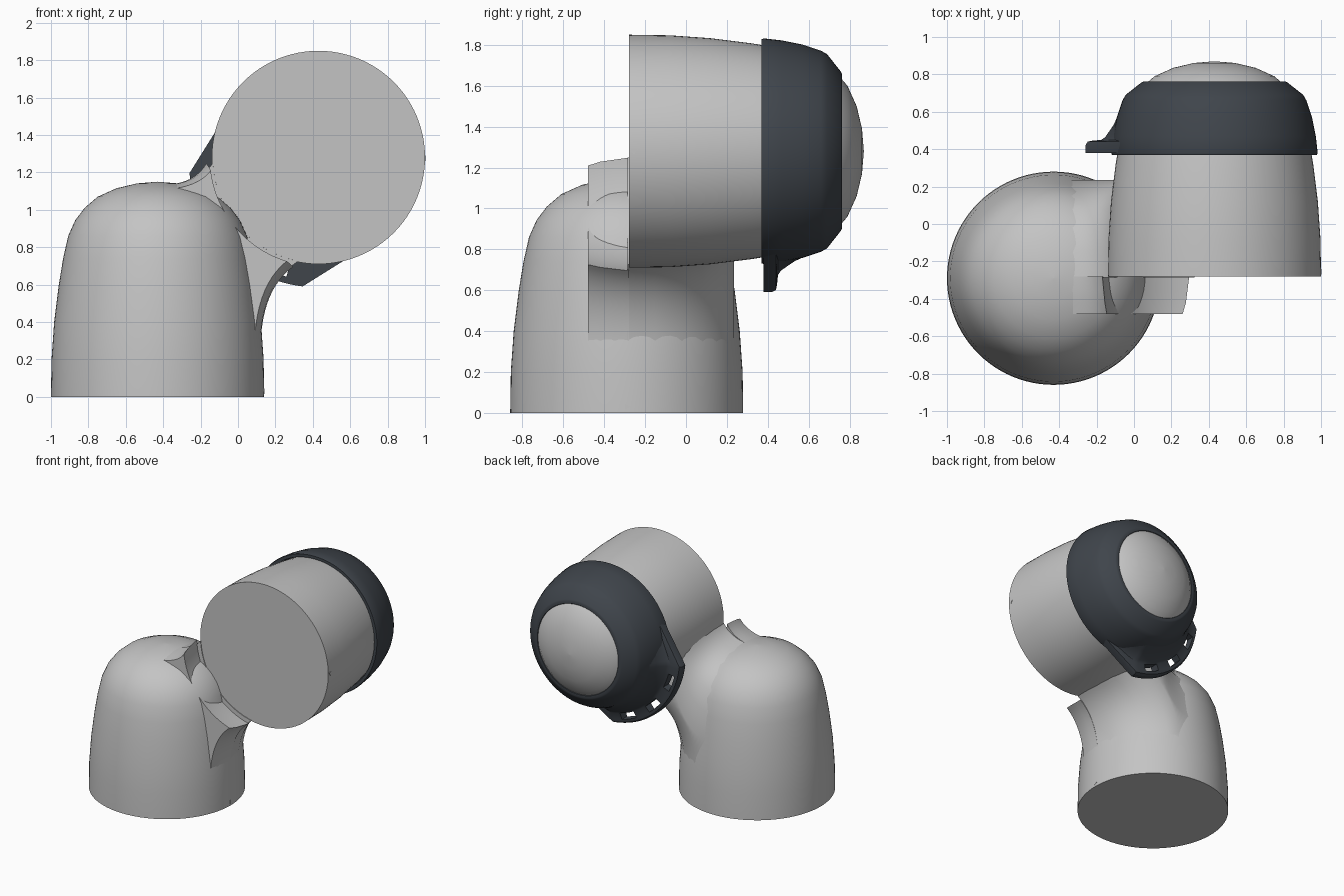
import bpy, bmesh, math
from mathutils import Vector, Matrix

if "Cube" in bpy.data.objects:
    bpy.data.objects.remove(bpy.data.objects["Cube"], do_unlink=True)


def make_material(name, color):
    m = bpy.data.materials.new(name)
    m.use_nodes = True
    m.diffuse_color = (*color, 1)
    m.node_tree.nodes["Principled BSDF"].inputs["Base Color"].default_value = (*color, 1)
    return m


GREY = make_material("light grey", (0.55, 0.55, 0.55))
DARK = make_material("dark slate", (0.05, 0.059, 0.071))

BASE = Vector((-0.43, -0.29, 0))      # foot of the vertical axis
ARM = Vector((0.43, -0.28, 1.28))     # front of the horizontal axis
TURN = Matrix.Rotation(-math.pi / 2, 4, 'X')   # z axis to y axis

# Domed body outline (radius, height), shared by both bodies
DOME = [(0.57, 0), (0.567, 0.2), (0.553, 0.4), (0.528, 0.6), (0.505, 0.74),
        (0.478, 0.86), (0.44, 0.945), (0.39, 1.01), (0.32, 1.07), (0.22, 1.115),
        (0.11, 1.141), (0, 1.15)]


def finish(bm, name, mat, angle=35):
    bmesh.ops.remove_doubles(bm, verts=bm.verts, dist=1e-5)
    bmesh.ops.recalc_face_normals(bm, faces=bm.faces)
    me = bpy.data.meshes.new(name)
    bm.to_mesh(me)
    bm.free()
    me.materials.append(mat)
    ob = bpy.data.objects.new(name, me)
    bpy.context.collection.objects.link(ob)
    bpy.ops.object.select_all(action='DESELECT')
    ob.select_set(True)
    bpy.context.view_layer.objects.active = ob
    bpy.ops.object.shade_smooth_by_angle(angle=math.radians(angle))
    return ob


def loft(bm, loops, cap=False, closed=False):
    rows = [[bm.verts.new(p) for p in loop] for loop in loops]
    pairs = list(zip(rows, rows[1:])) + ([(rows[-1], rows[0])] if closed else [])
    for a, b in pairs:
        for i in range(len(a)):
            j = (i + 1) % len(a)
            bm.faces.new((a[i], a[j], b[j], b[i]))
    if cap:
        bm.faces.new(rows[0])
        bm.faces.new(rows[-1])


def lathe(name, profile, mat, matrix, closed=False, n=96):
    bm = bmesh.new()
    turns = [math.tau * i / n for i in range(n)]
    loops = [[(max(r, 1e-4) * math.cos(t), max(r, 1e-4) * math.sin(t), z) for t in turns]
             for r, z in profile]
    loft(bm, loops, cap=not closed, closed=closed)
    bm.transform(matrix)
    return finish(bm, name, mat)


def lookup(v, table):
    for (a, p), (b, q) in zip(table, table[1:]):
        if a <= v <= b:
            return p + (q - p) * (v - a) / (b - a)
    return table[-1][1]


def radius_at(h):
    return lookup(h, [(z, r) for r, z in DOME])


def height_at(r):
    return lookup(r, DOME[::-1])


# Two matching domed bodies
lathe("base_body", DOME, GREY, Matrix.Translation(BASE))
lathe("arm_body", DOME, GREY, Matrix.Translation(ARM) @ TURN)


def bezier(a, b, c, n=14):
    return [a.lerp(b, i / n).lerp(b.lerp(c, i / n), i / n) for i in range(n + 1)]


def neck_section(y, r, low, high):
    """Web between base and arm at depth y, ending on the arm circle."""
    def on_arm(deg):
        t = math.radians(deg)
        return Vector((ARM.x + r * math.cos(t), y, ARM.z + r * math.sin(t)))

    dy = y - BASE.y
    foot_z, root_x = 0.33, -0.34
    foot = Vector((BASE.x + math.sqrt(max(radius_at(foot_z) ** 2 - dy * dy, 0)) - 0.004,
                   y, foot_z))
    root = Vector((root_x, y, height_at(math.hypot(root_x - BASE.x, dy)) - 0.004))
    lower, upper = on_arm(low), on_arm(high)
    lower_bend = Vector((foot.x + 0.02, y, foot.z + 0.7 * (lower.z - foot.z)))
    upper_bend = Vector((root.x + 0.7 * (upper.x - root.x), y, root.z + 0.02))
    arc = [on_arm(low + (high - low) * i / 20) for i in range(1, 20)]
    return bezier(foot, lower_bend, lower) + arc + bezier(upper, upper_bend, root)


def neck(name, stations):
    bm = bmesh.new()
    loft(bm, [neck_section(*s) for s in stations], cap=True)
    return finish(bm, name, GREY, 40)


# Blended neck behind the arm face, and the open cradle in front of it
neck("neck", [(-0.285, 0.565, 259, 183), (-0.15, 0.56, 259, 183), (-0.02, 0.555, 257, 184),
              (0.08, 0.55, 254, 187), (0.15, 0.545, 249, 192), (0.2, 0.54, 242, 199),
              (0.235, 0.53, 232, 210)])
neck("cradle", [(-0.48, 0.58, 253, 187), (-0.42, 0.588, 255, 185),
                (-0.35, 0.594, 256, 184), (-0.28, 0.6, 257, 183)])

# Dark collar around the rear of the arm
COLLAR = [(0.525, 0.37), (0.548, 0.37), (0.552, 0.38), (0.542, 0.47), (0.522, 0.57),
          (0.492, 0.66), (0.475, 0.69), (0.39, 0.757), (0.38, 0.762), (0.36, 0.762),
          (0.35, 0.75), (0.35, 0.7), (0.46, 0.6)]
lathe("collar", COLLAR, DARK, Matrix.Translation((ARM.x, 0, ARM.z)) @ TURN, closed=True)


# Slotted flange on the inner side of the collar
def flange():
    bm = bmesh.new()
    inner, outer, corner, reach = 0.5, 0.695, 38, 76
    tip = Vector((outer * math.cos(math.radians(corner)), outer * math.sin(math.radians(corner))))
    end = Vector((0.54 * math.cos(math.radians(reach)), 0.54 * math.sin(math.radians(reach))))
    normal = Vector((end.y - tip.y, tip.x - end.x)).normalized()

    def edge(a):
        if abs(a) <= corner:
            return outer
        t = math.radians(abs(a))
        return tip.dot(normal) / Vector((math.cos(t), math.sin(t))).dot(normal)

    steps = [0, 0.22, 0.45, 0.56, 0.82, 0.94, 1]      # inner to outer edge
    tops = [0.62, 0.53, 0.465, 0.45, 0.445, 0.44, 0.42]
    angles = range(-reach, reach + 1, 2)
    top_of, rows = {}, []
    for a in angles:
        t = math.radians(225 + a)
        row = []
        for k, top in zip(steps, tops):
            r = inner + (edge(a) - inner) * k
            v = bm.verts.new((ARM.x + r * math.cos(t), 0.38, ARM.z + r * math.sin(t)))
            row.append(v)
            top_of[(round(v.co.x, 5), round(v.co.z, 5))] = top
        rows.append(row)
    for i, a in enumerate(list(angles)[:-1]):
        slot = any(abs(a + 1 - c) < 7 for c in (-24, 0, 24))
        for k in range(len(steps) - 1):
            if not (slot and k == 3):
                bm.faces.new((rows[i][k], rows[i + 1][k], rows[i + 1][k + 1], rows[i][k + 1]))
    new = bmesh.ops.extrude_face_region(bm, geom=bm.faces[:], use_keep_orig=True)["geom"]
    for v in new:
        if isinstance(v, bmesh.types.BMVert):
            v.co.y = top_of[(round(v.co.x, 5), round(v.co.z, 5))]
    finish(bm, "collar_flange", DARK, 30)


flange()


# Small triangular alignment marks on the outer sides
def mark(name, location, turn):
    bm = bmesh.new()
    bmesh.ops.create_cone(bm, segments=3, cap_ends=True, radius1=0.018, radius2=0.018,
                          depth=0.008)
    bm.transform(Matrix.Translation(location) @ Matrix.Rotation(turn, 4, 'X')
                 @ Matrix.Rotation(math.pi / 2, 4, 'Y'))
    finish(bm, name, GREY)


mark("base_mark", (0.138, BASE.y, 0.03), 0)
mark("arm_mark", (0.998, -0.255, ARM.z), -math.pi / 2)
